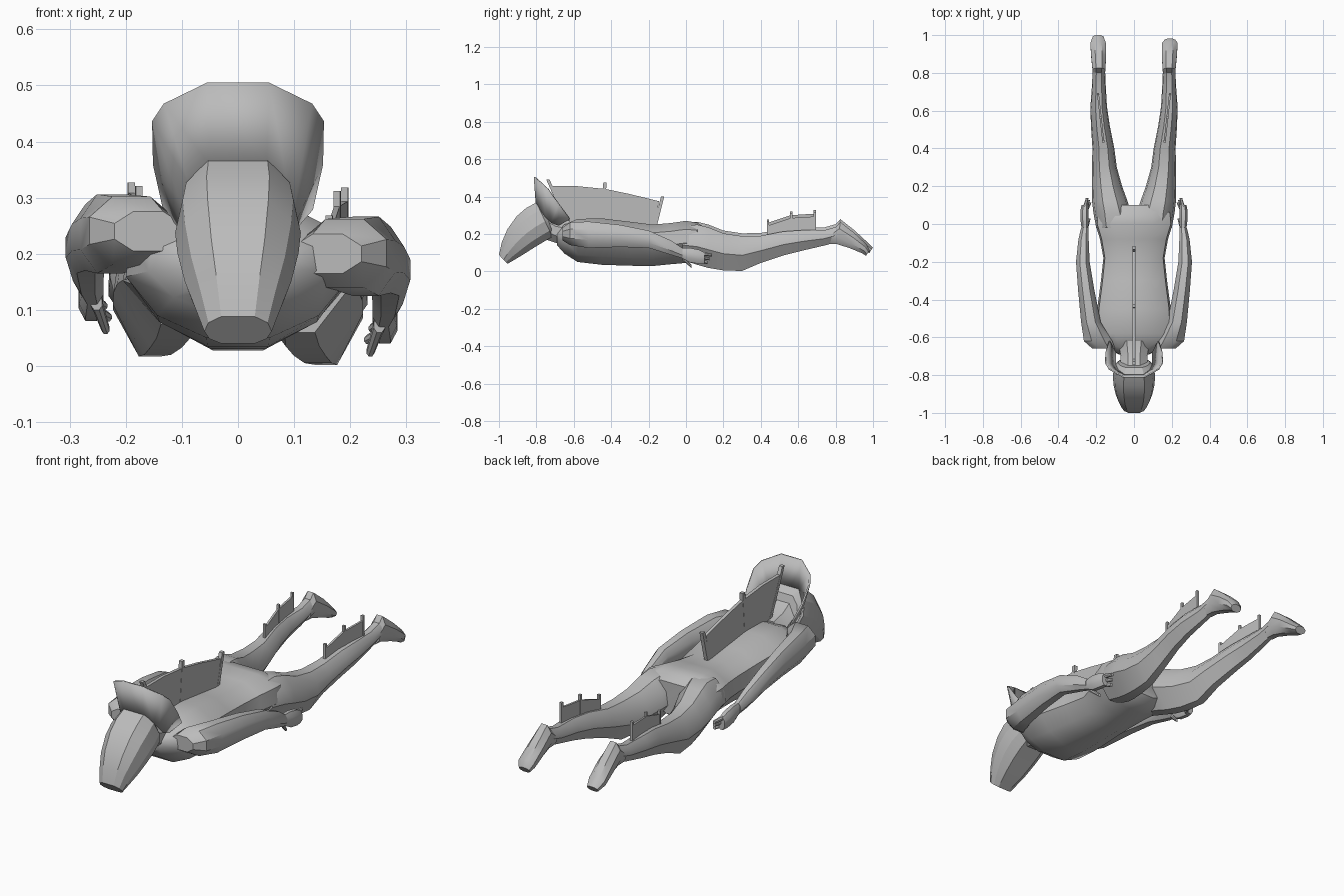
import bpy, bmesh, math
from mathutils import Vector

if "Cube" in bpy.data.objects:
    bpy.data.objects.remove(bpy.data.objects["Cube"])

grey = bpy.data.materials.new("plain_grey")
grey.diffuse_color = (0.5, 0.5, 0.5, 1)
grey.use_nodes = True
grey.node_tree.nodes["Principled BSDF"].inputs["Base Color"].default_value = grey.diffuse_color

# Half sections (x factor, height factor), listed from top to bottom
OCT = [(.45, 1), (1, .4), (1, -.4), (.45, -1)]
BODY = [(.5, 1), (.95, .6), (1, -.05), (.72, -.65), (.28, -1)]
LIMB = [(.4, 1), (.9, .5), (1, -.1), (.3, -1)]
HEAD = [(.5, 1), (.88, .55), (1, -.1), (.85, -.65), (.5, -1)]


def finish(name, bm, angle=30):
    bmesh.ops.recalc_face_normals(bm, faces=bm.faces)
    me = bpy.data.meshes.new(name)
    bm.to_mesh(me)
    bm.free()
    me.materials.append(grey)
    ob = bpy.data.objects.new(name, me)
    bpy.context.collection.objects.link(ob)
    bpy.ops.object.select_all(action='DESELECT')
    bpy.context.view_layer.objects.active = ob
    ob.select_set(True)
    bpy.ops.object.shade_smooth_by_angle(angle=math.radians(angle))
    return ob


def loft(name, rings, half, side=1, dz=0, angle=35):
    """Rings: centre x, half width, top (y, z), bottom (y, z)."""
    bm = bmesh.new()
    sec = half + [(-u, v) for u, v in reversed(half)]
    loops = []
    for cx, rx, ty, tz, by, bz in rings:
        loops.append([bm.verts.new((side * (cx + u * rx),
                                    (ty + by) / 2 + v * (ty - by) / 2,
                                    (tz + bz) / 2 + v * (tz - bz) / 2 + dz))
                      for u, v in sec])
    n = len(sec)
    for a, b in zip(loops, loops[1:]):
        for i in range(n):
            j = (i + 1) % n
            bm.faces.new((a[i], a[j], b[j], b[i]))
    bm.faces.new(loops[0])
    bm.faces.new(loops[-1])
    return finish(name, bm, angle)


def upright(rows):
    """Rings square to y: y, centre x, half width, top z, bottom z."""
    return [(cx, rx, y, t, y, b) for y, cx, rx, t, b in rows]


def plate(name, outline, x_at, thick, dz=0):
    """Thin upright plate from a (y, z) outline; x_at gives x for each y."""
    bm = bmesh.new()
    a, b = [[bm.verts.new((x_at(y) + s * thick / 2, y, z + dz)) for y, z in outline]
            for s in (-1, 1)]
    bm.faces.new(a)
    bm.faces.new(b)
    for i in range(len(a)):
        j = (i + 1) % len(a)
        bm.faces.new((a[i], a[j], b[j], b[i]))
    return finish(name, bm)


def rib(name, p, q, x_at, w, dz=0):
    (y0, z0), (y1, z1) = p, q
    return plate(name, [(y0 - w, z0), (y0 + w, z0), (y1 + w, z1), (y1 - w, z1)],
                 x_at, w * 2, dz)


# Torso and neck
loft("torso", upright([
    (-.69, 0, .08, .21, .14), (-.65, 0, .16, .25, .095), (-.58, 0, .2, .28, .05),
    (-.45, 0, .195, .283, .035), (-.3, 0, .175, .265, .03), (-.18, 0, .162, .25, .028),
    (-.08, 0, .18, .258, .038), (0, 0, .205, .27, .045), (.06, 0, .2, .26, .055),
    (.1, 0, .13, .235, .08)]), BODY)
loft("neck", [(0, .075, -.78, .33, -.75, .17), (0, .07, -.70, .28, -.69, .15),
              (0, .085, -.62, .27, -.62, .12)], OCT)

# Long tapering head with a flat front strip
loft("head", [
    (0, .085, -.76, .345, -.71, .2), (0, .105, -.80, .368, -.715, .185),
    (0, .112, -.855, .338, -.765, .155), (0, .108, -.905, .295, -.815, .125),
    (0, .095, -.955, .225, -.87, .09), (0, .076, -.985, .155, -.92, .06),
    (0, .06, -1, .088, -.955, .04)], HEAD, angle=25)

# Flared collar standing around the back of the head
rim = [(.055, -.81, .505), (.13, -.768, .468), (.15, -.735, .437),
       (.148, -.68, .36), (.13, -.62, .28)]
base = [(.05, -.80, .36), (.085, -.775, .325), (.098, -.75, .29),
        (.1, -.72, .26), (.1, -.68, .245)]
mirror = lambda pts: [(-x, y, z) for x, y, z in reversed(pts)] + pts
bm = bmesh.new()
outer, inner = [[bm.verts.new(p) for p in mirror(pts)] for pts in (rim, base)]
for i in range(len(outer) - 1):
    bm.faces.new((outer[i], outer[i + 1], inner[i + 1], inner[i]))
collar = finish("collar", bm, 15)
solid = collar.modifiers.new("thickness", 'SOLIDIFY')
solid.thickness = .008
solid.offset = 0

# Back fin with three spines
mid = lambda y: 0
plate("back_fin", [(-.64, .26), (-.72, .455), (-.58, .455), (-.43, .44), (-.3, .413),
                   (-.145, .375), (-.165, .23)], mid, .016)
for p, q in [((-.64, .27), (-.738, .49)), ((-.45, .26), (-.433, .475)),
             ((-.165, .24), (-.125, .40))]:
    rib("back_fin_spine", p, q, mid, .009)

for side, tag, arm_dz, leg_dz in ((-1, "left", .04, .015), (1, "right", 0, 0)):
    # Arm, hand and digits
    loft("arm_" + tag, upright([
        (-.66, .16, .06, .235, .165), (-.62, .19, .075, .262, .14),
        (-.52, .228, .052, .266, .125), (-.35, .253, .043, .248, .13),
        (-.2, .271, .036, .218, .125), (-.08, .267, .027, .165, .088),
        (-.02, .26, .02, .125, .07)]), OCT, side, arm_dz)
    loft("hand_" + tag, upright([
        (-.03, .26, .017, .125, .075), (.02, .262, .021, .125, .048),
        (.07, .262, .022, .115, .04), (.1, .26, .018, .1, .04)]), OCT, side, arm_dz)
    for k in range(3):
        z = .095 - .02 * k
        loft("finger_" + tag, upright([
            (.08, .262 - .006 * k, .011, z + .011, z - .011),
            (.138 - .012 * k, .248 - .008 * k, .007, z, z - .016)]), OCT, side, arm_dz)
    loft("thumb_" + tag, upright([(-.02, .252, .01, .085, .06),
                                  (.03, .236, .007, .035, .017)]), OCT, side, arm_dz)

    # Leg and pointed foot
    loft("leg_" + tag, upright([
        (-.02, .11, .09, .24, .06), (.06, .115, .1, .25, .035), (.12, .128, .094, .235, .018),
        (.2, .143, .08, .203, .005), (.3, .157, .066, .188, .002),
        (.4, .162, .058, .19, .045), (.52, .178, .05, .213, .085),
        (.62, .187, .044, .22, .11), (.74, .186, .036, .22, .138)])
        + [(.186, .034, .81, .24, .785, .15)], LIMB, side, leg_dz)
    end = 1 if side < 0 else .982
    loft("foot_" + tag, [
        (.186, .033, .79, .225, .77, .147), (.186, .034, .825, .264, .81, .145),
        (.187, .04, .9, .205, .88, .122), (.19, .041, .965, .145, .945, .095),
        (.19, .028, end, .112, end - .02, .083)], OCT, side, leg_dz)

    # Calf fin with three spines
    x_at = lambda y, s=side: s * (.162 + (y - .43) * .11)
    plate("calf_fin_" + tag, [(.435, .18), (.44, .245), (.56, .285), (.685, .293),
                              (.685, .2), (.56, .2)], x_at, .01, leg_dz)
    for y, top in ((.438, .268), (.563, .312), (.688, .318)):
        rib("calf_fin_spine_" + tag, (y, .19), (y, top), x_at, .006, leg_dz * .6)
